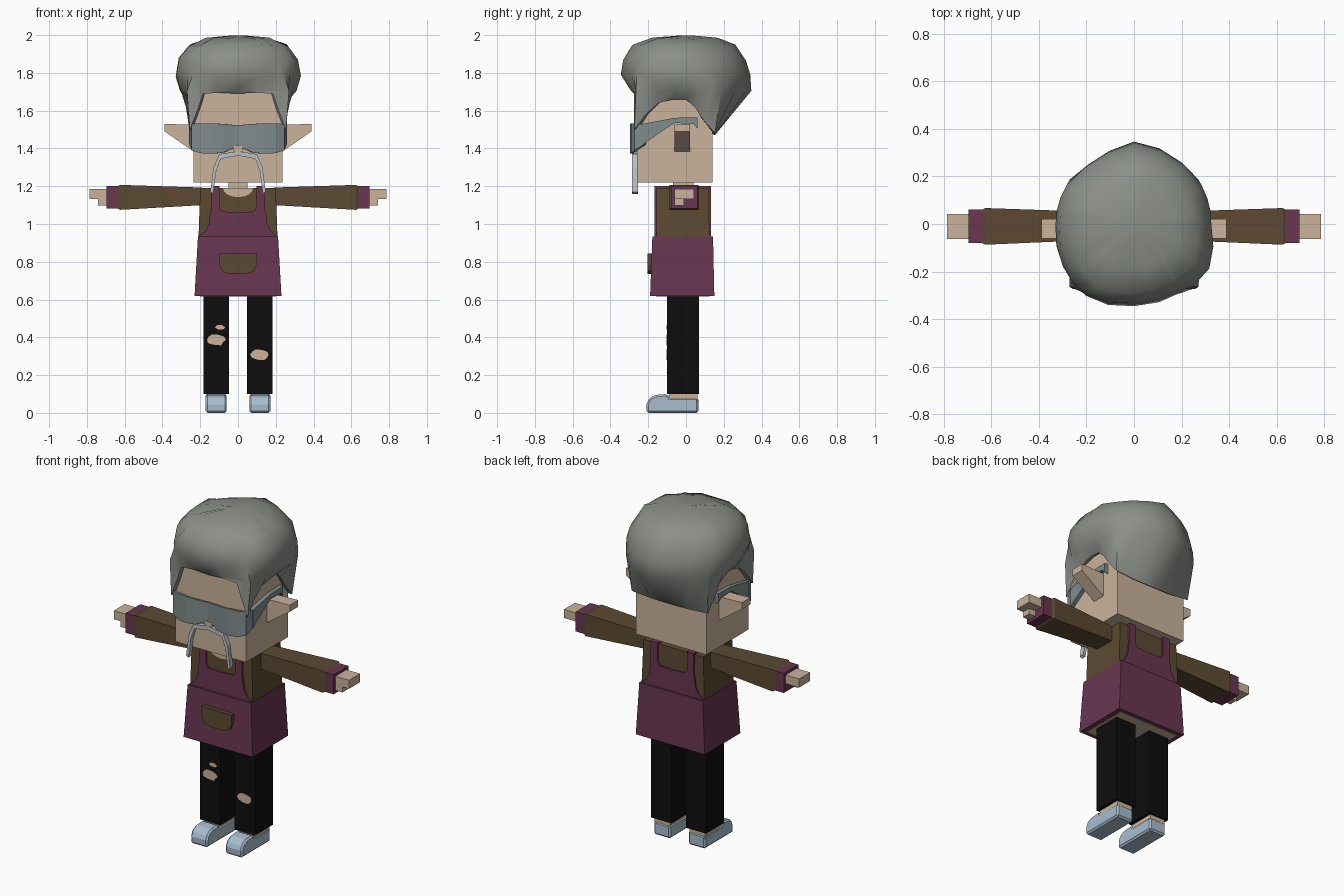
import bpy, bmesh, math, random
from mathutils import Vector

random.seed(4)
cube = bpy.data.objects.get("Cube")
if cube:
    bpy.data.objects.remove(cube)


def material(name, *srgb):
    rgb = [(c / 255 / 12.92) if c < 11 else ((c / 255 + 0.055) / 1.055) ** 2.4 for c in srgb]
    m = bpy.data.materials.new(name)
    m.use_nodes = True
    m.diffuse_color = (*rgb, 1)
    bsdf = next(n for n in m.node_tree.nodes if n.type == 'BSDF_PRINCIPLED')
    bsdf.inputs["Base Color"].default_value = (*rgb, 1)
    bsdf.inputs["Roughness"].default_value = 0.8
    return m


SKIN = material("skin", 202, 180, 156)
HAIR = material("grey hair", 140, 144, 137)
WHISKER = material("pale whisker", 190, 193, 193)
GLASS = material("blue grey glass", 128, 140, 141)
BROWN = material("brown wool", 92, 74, 50)
APRON = material("plum cloth", 104, 54, 80)
BLACK = material("black denim", 13, 13, 13)
SHOE = material("pale blue leather", 168, 190, 206)


def loft(name, mat, rings, mirror=False):
    """Skin a list of equal-sized rings and cap both ends."""
    bm = bmesh.new()
    vs = [[bm.verts.new(p) for p in r] for r in rings]
    n = len(vs[0])
    for a, b in zip(vs, vs[1:]):
        for i in range(n):
            j = (i + 1) % n
            bm.faces.new((a[i], a[j], b[j], b[i]))
    bm.faces.new(vs[0])
    bm.faces.new(vs[-1])
    bmesh.ops.recalc_face_normals(bm, faces=bm.faces)
    me = bpy.data.meshes.new(name)
    bm.to_mesh(me)
    bm.free()
    me.materials.append(mat)
    ob = bpy.data.objects.new(name, me)
    bpy.context.collection.objects.link(ob)
    if mirror:
        ob.modifiers.new("mirror", 'MIRROR').use_mirror_merge = False
    return ob


def prism(name, mat, pts, axis, lo, hi, mirror=False):
    """Extrude a flat outline along x or y."""
    def ring(d):
        return [(d, a, b) if axis == 'x' else (a, d, b) for a, b in pts]
    return loft(name, mat, [ring(lo), ring(hi)], mirror)


def rect(x0, x1, y0, y1, z):
    return [(x0, y0, z), (x1, y0, z), (x1, y1, z), (x0, y1, z)]


def box(name, mat, x0, x1, y0, y1, z0, z1, mirror=False):
    return loft(name, mat, [rect(x0, x1, y0, y1, z0), rect(x0, x1, y0, y1, z1)], mirror)


def sym(half):
    """Complete an outline that starts and ends on the centre line."""
    return half + [(-x, z) for x, z in reversed(half) if x > 0]


# Head, neck, nose and ears
box("head", SKIN, -.235, .235, -.26, .14, 1.22, 1.72)
box("neck", SKIN, -.05, .05, -.07, .04, 1.17, 1.23)
box("nose", SKIN, -.025, .025, -.285, -.25, 1.385, 1.412)
prism("ear", SKIN, [(.23, 1.525), (.388, 1.53), (.388, 1.49), (.23, 1.38)],
      'y', -.06, .02, True)

# Hair: an uneven mop that narrows to a rim hugging the head
OUTLINE = [.325, .33, .33, .345, .312, .33, .33, .345, .36, .34, .34, .365]
RIM = {0: 1.69, 18: 1.695, 34: 1.69, 38: 1.6, 43: 1.5, 50: 1.58, 60: 1.64, 75: 1.66,
       90: 1.66, 100: 1.62, 110: 1.55, 121: 1.48, 140: 1.47, 160: 1.47, 180: 1.47}
angles = list(RIM) + [360 - a for a in reversed(RIM) if 0 < a < 180]


def outline(deg):
    k = (deg % 360) / 30
    i = int(k)
    return OUTLINE[i % 12] * (1 - k + i) + OUTLINE[(i + 1) % 12] * (k - i)


def hug(deg):
    c, s = math.cos(math.radians(deg)), math.sin(math.radians(deg))
    return min(.25 / max(abs(c), .001), (.15 if s > 0 else .27) / max(abs(s), .001))


def hair_ring(size, shift, z, jitter):
    ring = []
    for a in angles:
        t = a - 90
        d = Vector((math.cos(math.radians(t)), math.sin(math.radians(t)), 0))
        r = outline(t) * size
        if z < 1.75:
            r = max(r, hug(t) * 1.08)
        ring.append(d * r + Vector((0, shift, z + random.uniform(-jitter, jitter))))
    return ring


def rim_ring(size, lift):
    ring = []
    for a in angles:
        t = math.radians(a - 90)
        r = hug(a - 90) * size
        ring.append((math.cos(t) * r, math.sin(t) * r, RIM[min(a, 360 - a)] + lift))
    return ring


hair = loft("hair", HAIR, [
    rim_ring(.9, .01), rim_ring(1.02, 0),
    hair_ring(.93, .025, 1.705, 0), hair_ring(1, -.005, 1.79, .012),
    hair_ring(.95, -.01, 1.87, .012), hair_ring(.8, -.015, 1.945, .008),
    hair_ring(.52, -.01, 1.982, .005), hair_ring(.1, 0, 1.997, .002)])
bpy.context.view_layer.objects.active = hair
hair.select_set(True)
bpy.ops.object.shade_smooth_by_angle(angle=math.radians(45))
hair.select_set(False)

# Wraparound glasses: columns of (x, y, bottom, top)
COLS = [(0, -.28, 1.415, 1.525), (.03, -.285, 1.4, 1.525), (.08, -.295, 1.378, 1.53),
        (.14, -.297, 1.372, 1.532), (.2, -.29, 1.375, 1.532), (.245, -.272, 1.39, 1.53),
        (.258, -.225, 1.42, 1.53)]
cols = [(-x, y, b, t) for x, y, b, t in reversed(COLS[1:])] + COLS
loft("glasses_lens", GLASS, [
    [(x, y, b), (x, y, t), (x * .96, y + .012, t), (x * .96, y + .012, b)]
    for x, y, b, t in cols])
prism("glasses_temple", GLASS,
      [(-.23, 1.42), (-.23, 1.53), (-.06, 1.562), (.06, 1.565), (.06, 1.505),
       (.04, 1.53), (-.06, 1.535), (-.15, 1.475)], 'x', .236, .26, True)

# Drooping moustache
prism("moustache", WHISKER,
      sym([(0, 1.385), (.1, 1.37), (.13, 1.3), (.147, 1.17), (.132, 1.16),
           (.115, 1.28), (.092, 1.345), (0, 1.362)]), 'y', -.285, -.255)

# Torso and clothing
loft("sweater", BROWN, [rect(-.21, .21, -.157, .125, .9), rect(-.2, .2, -.155, .12, 1.19)])
prism("neckline", SKIN, [(.08 * math.cos(a), 1.19 - .048 * math.sin(a))
                         for a in [math.pi * i / 8 for i in range(9)]], 'y', -.161, -.15)
loft("apron_skirt", APRON, [rect(-.23, .23, -.19, .15, .62), rect(-.212, .212, -.178, .143, .935)])
box("hips", SKIN, -.2, .2, -.16, .125, .617, .65)
bib = sym([(0, .92), (.207, .92), (.205, .94), (.175, .96), (.155, 1.0), (.143, 1.08),
           (.143, 1.2), (.098, 1.2), (.098, 1.09), (.085, 1.066), (0, 1.062)])
prism("bib_front", APRON, bib, 'y', -.167, -.15)
prism("bib_back", APRON, bib, 'y', .115, .132)
box("shoulder_strap", APRON, .098, .143, -.167, .132, 1.18, 1.2, True)
prism("pocket", BROWN,
      sym([(0, .845), (.1, .845), (.1, .785), (.085, .752), (.05, .737), (0, .735)]),
      'y', -.205, -.17)

# Arms and hands


def arm_ring(x, y0, y1, z0, z1):
    return [(x, y0, z0), (x, y1, z0), (x, y1, z1), (x, y0, z1)]


loft("sleeve", BROWN, [arm_ring(.19, -.068, .052, 1.1, 1.193),
                       arm_ring(.625, -.087, .067, 1.075, 1.207),
                       arm_ring(.637, -.08, .06, 1.082, 1.2)], True)
box("cuff", APRON, .63, .695, -.08, .06, 1.082, 1.2, True)
box("palm", SKIN, .69, .74, -.062, .042, 1.132, 1.184, True)
box("fingers", SKIN, .74, .785, -.062, .042, 1.132, 1.184, True)
box("thumb", SKIN, .69, .74, -.062, -.01, 1.098, 1.135, True)

# Legs, ankles and shoes
box("trouser_leg", BLACK, .048, .183, -.1, .07, .1, .66, True)
box("ankle", SKIN, .066, .168, -.09, .06, .06, .11, True)
shoe = prism("shoe", SHOE,
             [(-.208, 0), (-.21, .045), (-.195, .078), (-.16, .095), (-.1, .1),
              (-.085, .08), (.065, .08), (.065, 0)], 'x', .06, .172, True)
bevel = shoe.modifiers.new("soft_edges", 'BEVEL')
bevel.width = .01
bevel.segments = 1

# Torn knees
for label, x, z, w, h in (("right_knee", -.115, .387, .047, .032),
                          ("right_thigh", -.095, .453, .026, .012),
                          ("left_knee", .115, .308, .048, .031)):
    tear = []
    for i in range(12):
        a = math.tau * i / 12
        k = random.uniform(.85, 1.1)
        tear.append((x + w * k * math.cos(a), z + h * k * math.sin(a)))
    prism(label + "_tear", SKIN, tear, 'y', -.103, -.097)
